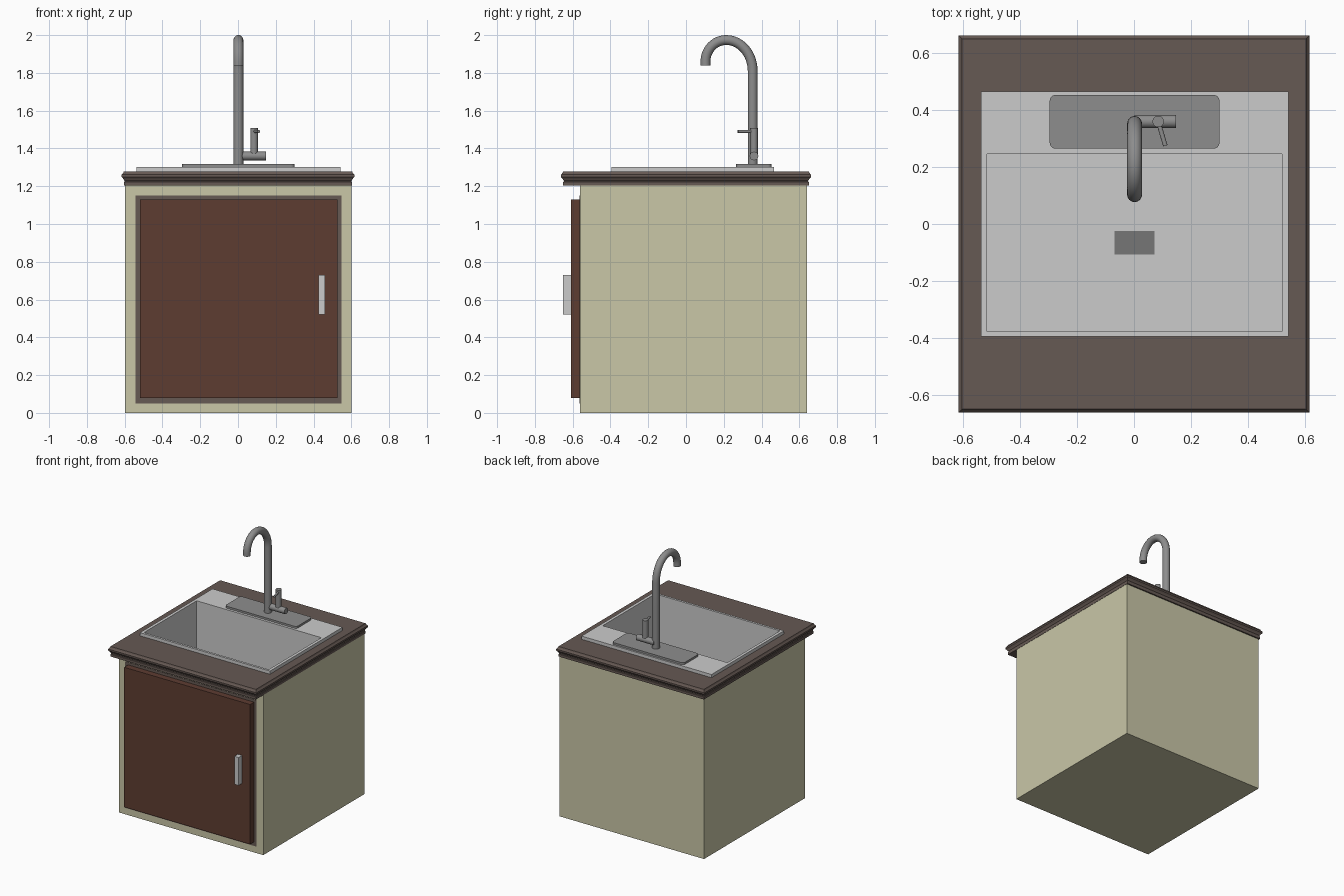
import bpy, bmesh, math
from mathutils import Vector

if "Cube" in bpy.data.objects:
    bpy.data.objects.remove(bpy.data.objects["Cube"])


def material(name, r, g, b):
    m = bpy.data.materials.new(name)
    m.diffuse_color = (r, g, b, 1)
    m.use_nodes = True
    m.node_tree.nodes["Principled BSDF"].inputs["Base Color"].default_value = m.diffuse_color
    return m


beige = material("beige_paint", 0.585, 0.57, 0.386)
wood = material("red_brown_wood", 0.111, 0.046, 0.031)
stone = material("brown_stone", 0.133, 0.10, 0.087)
steel = material("dark_steel", 0.267, 0.267, 0.267)
drain_grey = material("drain_grey", 0.18, 0.18, 0.18)


def finish(bm, name, mat=None, smooth=None):
    bmesh.ops.recalc_face_normals(bm, faces=bm.faces)
    me = bpy.data.meshes.new(name)
    bm.to_mesh(me)
    bm.free()
    ob = bpy.data.objects.new(name, me)
    bpy.context.collection.objects.link(ob)
    if mat:
        me.materials.append(mat)
    if smooth:
        bpy.ops.object.select_all(action='DESELECT')
        ob.select_set(True)
        bpy.context.view_layer.objects.active = ob
        bpy.ops.object.shade_smooth_by_angle(angle=math.radians(smooth))
    return ob


def loft(name, rings, mat=None, closed=False, smooth=None):
    """Join rectangles (half width, y front, y back, z); cap the ends or close into a loop."""
    bm = bmesh.new()
    loops = [[bm.verts.new(p) for p in ((-w, a, z), (w, a, z), (w, b, z), (-w, b, z))]
             for w, a, b, z in rings]
    pairs = list(zip(loops, loops[1:]))
    if closed:
        pairs.append((loops[-1], loops[0]))
    else:
        bm.faces.new(loops[0])
        bm.faces.new(loops[-1])
    for lo, hi in pairs:
        for i in range(4):
            j = (i + 1) % 4
            bm.faces.new((lo[i], lo[j], hi[j], hi[i]))
    return finish(bm, name, mat, smooth)


def box(name, x0, x1, y0, y1, z0, z1, mat=None):
    bm = bmesh.new()
    bmesh.ops.create_cube(bm, size=1)
    for v in bm.verts:
        v.co = ((x0 + x1) / 2 + v.co.x * (x1 - x0),
                (y0 + y1) / 2 + v.co.y * (y1 - y0),
                (z0 + z1) / 2 + v.co.z * (z1 - z0))
    return finish(bm, name, mat)


def tube(name, points, radius, mat, sides=24):
    """Sweep a circle along a path that bends in one plane."""
    pts = [Vector(p) for p in points]
    bm = bmesh.new()
    loops = []
    for i, p in enumerate(pts):
        t = (pts[min(i + 1, len(pts) - 1)] - pts[max(i - 1, 0)]).normalized()
        ref = Vector((1, 0, 0)) if abs(t.x) < 0.8 else Vector((0, 0, 1))
        u = (ref - t * ref.dot(t)).normalized()
        w = t.cross(u)
        angles = [2 * math.pi * k / sides for k in range(sides)]
        loops.append([bm.verts.new(p + radius * (u * math.cos(a) + w * math.sin(a))) for a in angles])
    for lo, hi in zip(loops, loops[1:]):
        for i in range(sides):
            j = (i + 1) % sides
            bm.faces.new((lo[i], lo[j], hi[j], hi[i]))
    bm.faces.new(loops[0])
    bm.faces.new(loops[-1])
    return finish(bm, name, mat, 40)


# Cabinet: open-topped box under the counter
loft("cabinet", [(0.60, -0.56, 0.64, 0), (0.60, -0.56, 0.64, 1.205),
                 (0.58, -0.54, 0.62, 1.205), (0.58, -0.54, 0.62, 0.02)], beige)

# Door, its surround and handle
box("door_surround", -0.545, 0.545, -0.563, -0.55, 0.05, 1.15, stone)
box("door", -0.52, 0.525, -0.61, -0.56, 0.08, 1.13, wood)
box("door_handle", 0.424, 0.459, -0.652, -0.605, 0.52, 0.73)

# Countertop: moulded edge profile (overhang, height) around a sink cut-out
profile = [(0, 1.203), (0, 1.222), (-0.003, 1.224), (-0.003, 1.23), (0, 1.233),
           (0.004, 1.24), (0.012, 1.249), (0.012, 1.261), (0.004, 1.27), (0, 1.279)]
rings = [(0.604 + d, -0.65 - d, 0.65 + d, z) for d, z in profile]
rings += [(0.53, -0.388, 0.255, 1.279), (0.53, -0.388, 0.255, 1.203)]
loft("countertop", rings, stone, closed=True)

# Sink: raised rim with a deep basin
loft("sink", [(0.525, -0.384, 0.25, 0.84), (0.525, -0.384, 0.25, 1.277), (0.54, -0.395, 0.466, 1.277),
              (0.54, -0.395, 0.466, 1.303), (0.518, -0.378, 0.246, 1.303), (0.518, -0.378, 0.246, 0.85)])
box("drain", -0.07, 0.07, -0.107, -0.024, 0.845, 0.853, drain_grey)

# Faucet base plate with rounded corners
bm = bmesh.new()
outline = []
for q, (sx, sy) in enumerate(((1, 1), (-1, 1), (-1, -1), (1, -1))):
    for k in range(7):
        a = (q + k / 6) * math.pi / 2
        outline.append(bm.verts.new((sx * 0.278 + 0.02 * math.cos(a),
                                     0.359 + sy * 0.074 + 0.02 * math.sin(a), 1.301)))
base = bm.faces.new(outline)
top = bmesh.ops.extrude_face_region(bm, geom=[base])
for v in top["geom"]:
    if isinstance(v, bmesh.types.BMVert):
        v.co.z = 1.318
finish(bm, "faucet_plate", steel, 30)

# Gooseneck spout
path = [(0, 0.353, 1.31), (0, 0.353, 1.6)]
for k in range(25):
    a = math.pi * k / 24
    rx, rz, zc = (0.14, 0.164, 1.81) if k <= 12 else (0.11, 0.114, 1.86)
    path.append((0, 0.213 + rx * math.cos(a), zc + rz * math.sin(a)))
path.append((0, 0.103, 1.838))
tube("faucet_spout", path, 0.026, steel)

# Side valve, its post and lever
tube("valve_body", [(0, 0.36, 1.36), (0.146, 0.36, 1.36)], 0.023, steel)
tube("valve_post", [(0.083, 0.36, 1.36), (0.083, 0.36, 1.508)], 0.02, steel)
tube("valve_lever", [(0.083, 0.36, 1.49), (0.108, 0.275, 1.49)], 0.008, steel, 16)

# Everything but the counter sits a hair to the right
for ob in bpy.data.objects:
    if ob.name != "countertop":
        ob.location.x = 0.002
